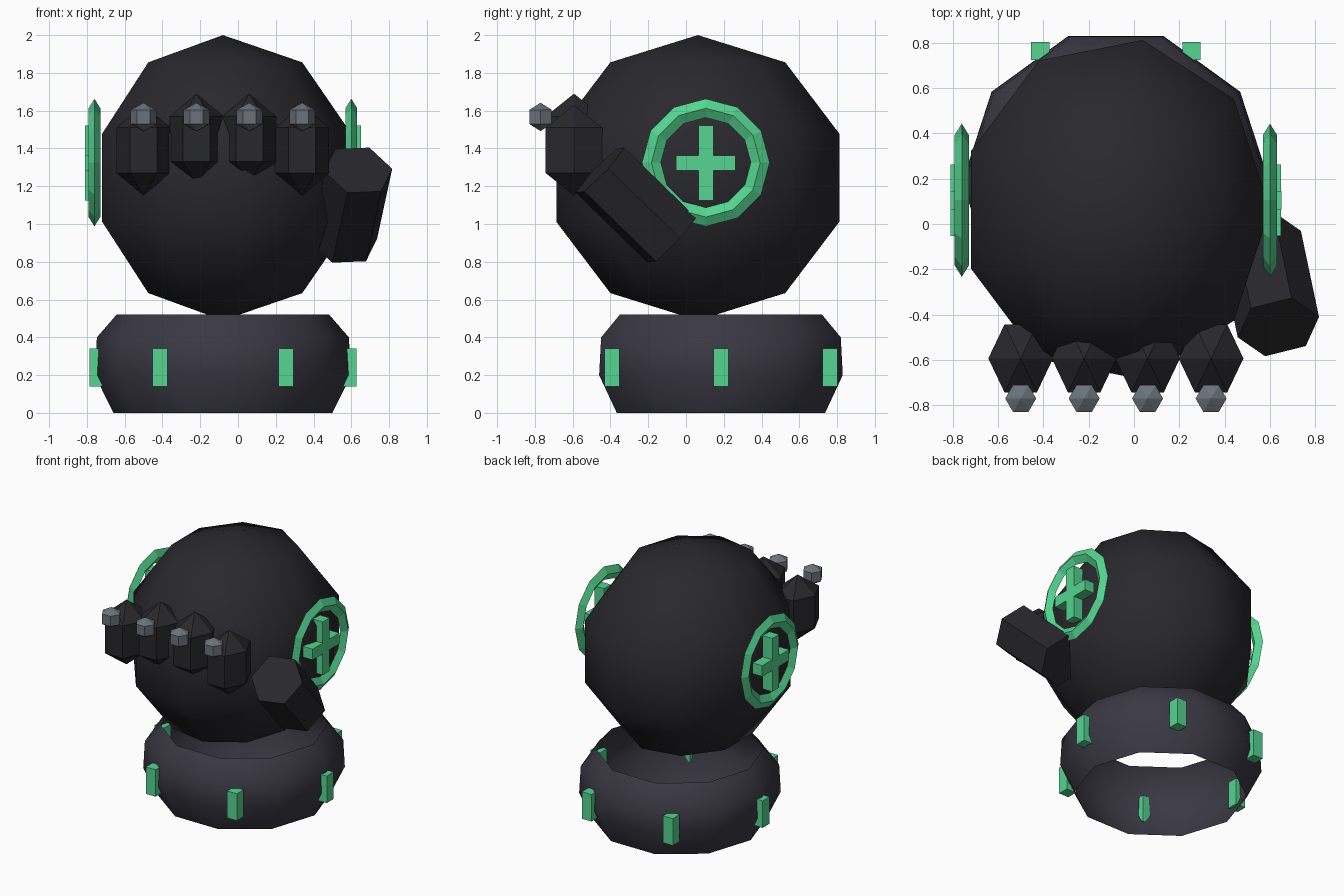
import bpy
from math import sin, cos, pi
from mathutils import Vector, Matrix

if "Cube" in bpy.data.objects:
    bpy.data.objects.remove(bpy.data.objects["Cube"])


def material(name, color):
    m = bpy.data.materials.new(name)
    m.diffuse_color = (*color, 1)
    m.use_nodes = True
    m.node_tree.nodes["Principled BSDF"].inputs["Base Color"].default_value = m.diffuse_color
    return m


DARK = material("dark_shell", (0.022, 0.021, 0.026))
FINGER = material("dark_finger", (0.021, 0.021, 0.025))
COLLAR = material("collar_grey", (0.042, 0.039, 0.056))
GREEN = material("glow_green", (0.09, 0.66, 0.28))
STEEL = material("tip_steel", (0.15, 0.17, 0.2))


def make(name, verts, faces, mat, smooth=False):
    me = bpy.data.meshes.new(name)
    me.from_pydata([tuple(v) for v in verts], [], faces)
    me.materials.append(mat)
    me.polygons.foreach_set("use_smooth", [smooth] * len(me.polygons))
    me.update()
    ob = bpy.data.objects.new(name, me)
    bpy.context.collection.objects.link(ob)
    return ob


def revolve(name, profile, n, mat, loc, scale=(1, 1, 1), phase=0.0,
            closed=False, smooth=False, sideways=False):
    """Spin (radius, height) points, bottom to top; radius 0 gives a pole."""
    verts, rows, faces = [], [], []
    for r, z in profile:
        count = n if r > 1e-6 else 1
        rows.append([len(verts) + k % count for k in range(n)])
        for k in range(count):
            a = phase + 2 * pi * k / n
            v = (r * cos(a) * scale[0], r * sin(a) * scale[1], z * scale[2])
            if sideways:
                v = (v[2], v[0], v[1])
            verts.append(Vector(v) + Vector(loc))
    pairs = list(zip(rows, rows[1:])) + ([(rows[-1], rows[0])] if closed else [])
    for lo, hi in pairs:
        for k in range(n):
            j = (k + 1) % n
            face = list(dict.fromkeys((lo[k], lo[j], hi[j], hi[k])))
            faces.append(face)
    return make(name, verts, faces, mat, smooth)


def ball(name, segs, rings, radii, loc, mat, smooth=False):
    prof = [(sin(pi * i / rings), -cos(pi * i / rings)) for i in range(rings + 1)]
    prof[0], prof[-1] = (0, -1), (0, 1)
    return revolve(name, prof, segs, mat, loc, radii, smooth=smooth)


def box(name, size, loc, mat):
    v = [Vector((x * size[0] / 2, y * size[1] / 2, z * size[2] / 2)) + Vector(loc)
         for z in (-1, 1) for x, y in ((-1, -1), (1, -1), (1, 1), (-1, 1))]
    f = [(3, 2, 1, 0), (4, 5, 6, 7)]
    f += [(k, (k + 1) % 4, (k + 1) % 4 + 4, k + 4) for k in range(4)]
    return make(name, v, f, mat)


CX = -0.08

# Palm: nine-sided low-poly ball
ball("palm", 9, 5, (0.715, 0.80, 0.755), (CX, 0.0625, 1.245), DARK, True)

# Wrist collar: open ten-sided band
revolve("wrist_collar", [(0.58, 0), (0.678, 0.2), (0.667, 0.4), (0.563, 0.52)],
        10, COLLAR, (CX, 0.185, 0), smooth=True)

# Six lights round the collar
for i in range(6):
    a = i * pi / 3
    box(f"collar_light_{i + 1}", (0.08, 0.08, 0.2),
        (CX + 0.667 * cos(a), 0.185 + 0.667 * sin(a), 0.24), GREEN)

# Ring and cross emblem on each side
for side, s in (("right", 1), ("left", -1)):
    revolve(f"{side}_ring", [(0.288, -0.031), (0.338, 0), (0.288, 0.031), (0.238, 0)],
            12, GREEN, (CX + s * 0.68, 0.105, 1.325), closed=True, sideways=True)
    at = (CX + s * 0.69, 0.105, 1.323)
    box(f"{side}_cross_upright", (0.08, 0.08, 0.395), at, GREEN)
    box(f"{side}_cross_bar", (0.079, 0.315, 0.08), at, GREEN)

# Four fingers with steel knuckle tips
for i, z in enumerate((1.39, 1.45, 1.45, 1.39)):
    x = -0.5 + 0.28 * i
    ball(f"finger_{i + 1}", 6, 3, (0.165, 0.20, 0.24), (x, -0.593, z), FINGER)
    ball(f"finger_tip_{i + 1}", 6, 3, (0.079, 0.079, 0.075), (x, -0.77, 1.567), STEEL)

# Thumb: tilted six-sided prism
tip, root = Vector((0.637, -0.455, 1.285)), Vector((0.557, -0.075, 0.915))
d = (tip - root).normalized()
u = Vector((0.17, 0.05, 0))
u = (u - d * u.dot(d)).normalized()
w = d.cross(u)
verts = [c + 0.185 * (u * cos(k * pi / 3) + w * sin(k * pi / 3))
         for c in (root, tip) for k in range(6)]
faces = [(5, 4, 3, 2, 1, 0), (6, 7, 8, 9, 10, 11)]
faces += [(k, (k + 1) % 6, (k + 1) % 6 + 6, k + 6) for k in range(6)]
make("thumb", verts, faces, FINGER)
